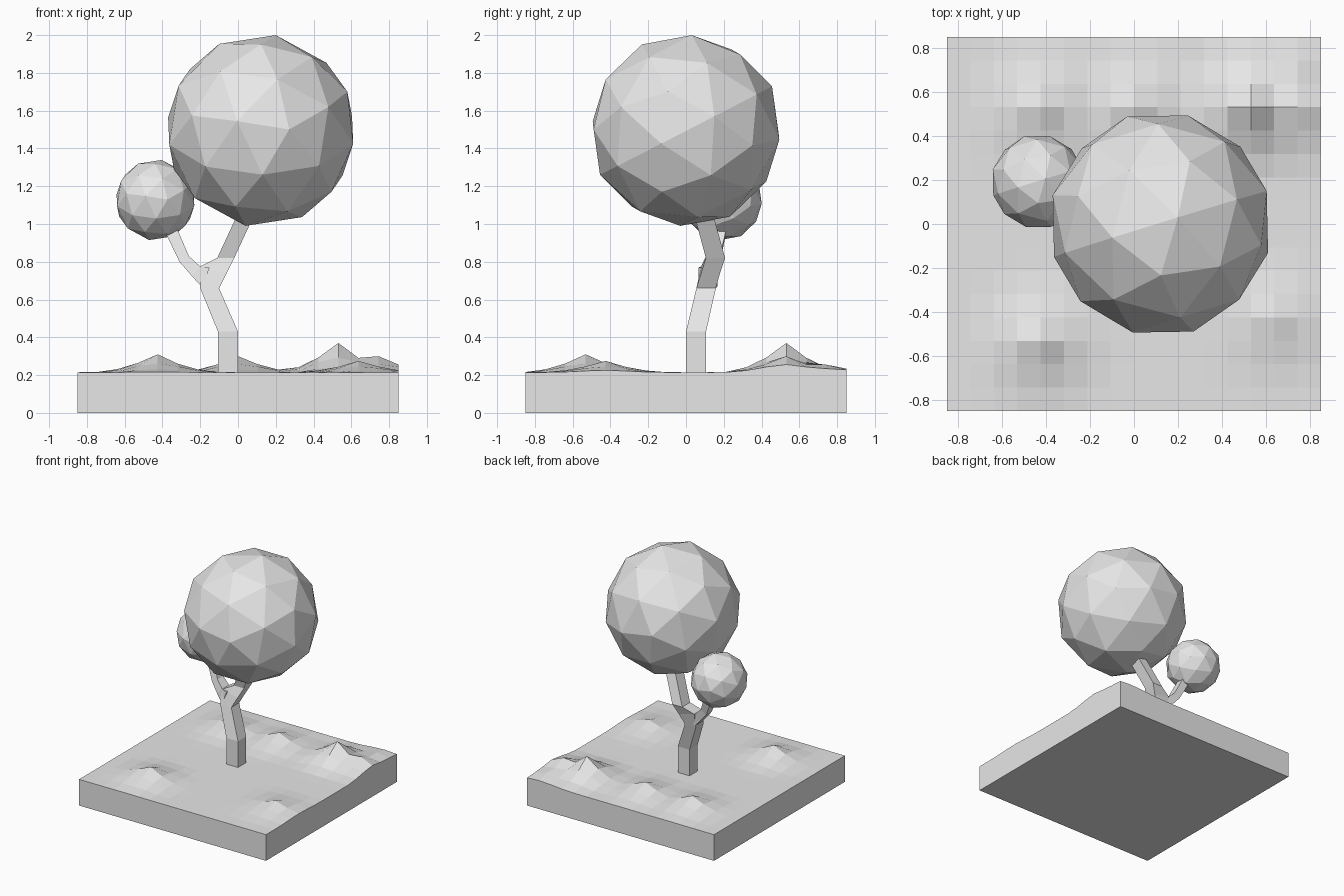
import bpy
import bmesh
from math import radians, cos, sin, hypot
from mathutils import Matrix, Vector

cube = bpy.data.objects.get("Cube")
if cube:
    bpy.data.objects.remove(cube, do_unlink=True)

GREY = (0.8, 0.8, 0.8, 1.0)
grey = bpy.data.materials.new("plain light grey")
grey.use_nodes = True
grey.diffuse_color = GREY
grey.node_tree.nodes["Principled BSDF"].inputs["Base Color"].default_value = GREY


def finish(name, bm):
    """Turn a bmesh into a flat shaded object."""
    bmesh.ops.recalc_face_normals(bm, faces=bm.faces[:])
    mesh = bpy.data.meshes.new(name)
    bm.to_mesh(mesh)
    bm.free()
    mesh.materials.append(grey)
    obj = bpy.data.objects.new(name, mesh)
    bpy.context.collection.objects.link(obj)
    return obj


# Ground slab: gridded top raised into small sharp mounds (x, y, height)
HALF, TOP, REACH = 0.85, 0.215, 0.36
MOUNDS = [(0.53, 0.53, 0.155), (0.74, 0.53, 0.085), (0.74, 0.74, 0.04),
          (0.0, 0.53, 0.085), (-0.43, 0.53, 0.085),
          (-0.43, -0.53, 0.095), (0.64, -0.43, 0.06)]


def ground_height(x, y):
    rise = 0
    for mx, my, h in MOUNDS:
        d = hypot(x - mx, y - my)
        if d < 0.04:
            d = 0
        rise = max(rise, h * max(0, 1 - d / REACH) ** 2)
    return TOP + rise


bm = bmesh.new()
bmesh.ops.create_grid(bm, x_segments=16, y_segments=16, size=HALF)
for v in bm.verts:
    v.co.z = ground_height(v.co.x, v.co.y)
rim = [e for e in bm.edges if e.is_boundary]
skirt = bmesh.ops.extrude_edge_only(bm, edges=rim)["geom"]
for v in skirt:
    if isinstance(v, bmesh.types.BMVert):
        v.co.z = 0
bottom = [e for e in skirt if isinstance(e, bmesh.types.BMEdge) and e.is_boundary]
bmesh.ops.contextual_create(bm, geom=bottom)
finish("ground", bm)


# Square limbs: each ring is (left x, left z, right x, right z, front y, back y)
def limb(name, rings):
    bm = bmesh.new()
    loops = []
    for xl, zl, xr, zr, y0, y1 in rings:
        corners = [(xl, y0, zl), (xr, y0, zr), (xr, y1, zr), (xl, y1, zl)]
        loops.append([bm.verts.new(c) for c in corners])
    for a, b in zip(loops, loops[1:]):
        for i in range(4):
            j = (i + 1) % 4
            bm.faces.new((a[i], a[j], b[j], b[i]))
    bm.faces.new(loops[0])
    bm.faces.new(loops[-1])
    return finish(name, bm)


limb("trunk", [(-0.106, 0.2, 0, 0.2, 0, 0.106),
               (-0.106, 0.43, 0, 0.43, 0, 0.106),
               (-0.2, 0.66, -0.1, 0.66, 0.055, 0.158),
               (-0.2, 0.775, -0.06, 0.74, 0.08, 0.18),
               (-0.11, 0.82, -0.02, 0.82, 0.105, 0.207),
               (0.02, 1.1, 0.11, 1.1, 0.03, 0.13)])
limb("side_branch", [(-0.19, 0.665, -0.15, 0.77, 0.065, 0.165),
                     (-0.245, 0.725, -0.2, 0.775, 0.08, 0.17),
                     (-0.31, 0.8, -0.26, 0.83, 0.105, 0.18),
                     (-0.42, 1.03, -0.35, 1.04, 0.16, 0.23)])


# Foliage: faceted icospheres, turned so that an edge midpoint sits near the top
def frame(z, y):
    z = z.normalized()
    x = y.cross(z).normalized()
    return Matrix((x, z.cross(x), z)).transposed()


def foliage(name, centre, radius):
    probe = bmesh.new()
    bmesh.ops.create_icosphere(probe, subdivisions=1, radius=1)
    pole = max(probe.verts, key=lambda v: v.co.z)
    p = pole.co.copy()
    q = pole.link_edges[0].other_vert(pole).co.copy()
    probe.free()
    az = radians(75)
    turn = frame(Vector((0.156, 0.059, 0.986)), Vector((cos(az), sin(az), 0)))
    turn = turn @ frame(p + q, p - q).transposed()
    bm = bmesh.new()
    bmesh.ops.create_icosphere(bm, subdivisions=2, radius=radius)
    for v in bm.verts:
        v.co = turn @ v.co + Vector(centre)
    return finish(name, bm)


foliage("large_foliage", (0.12, 0, 1.495), 0.512)
foliage("small_foliage", (-0.437, 0.193, 1.127), 0.215)
